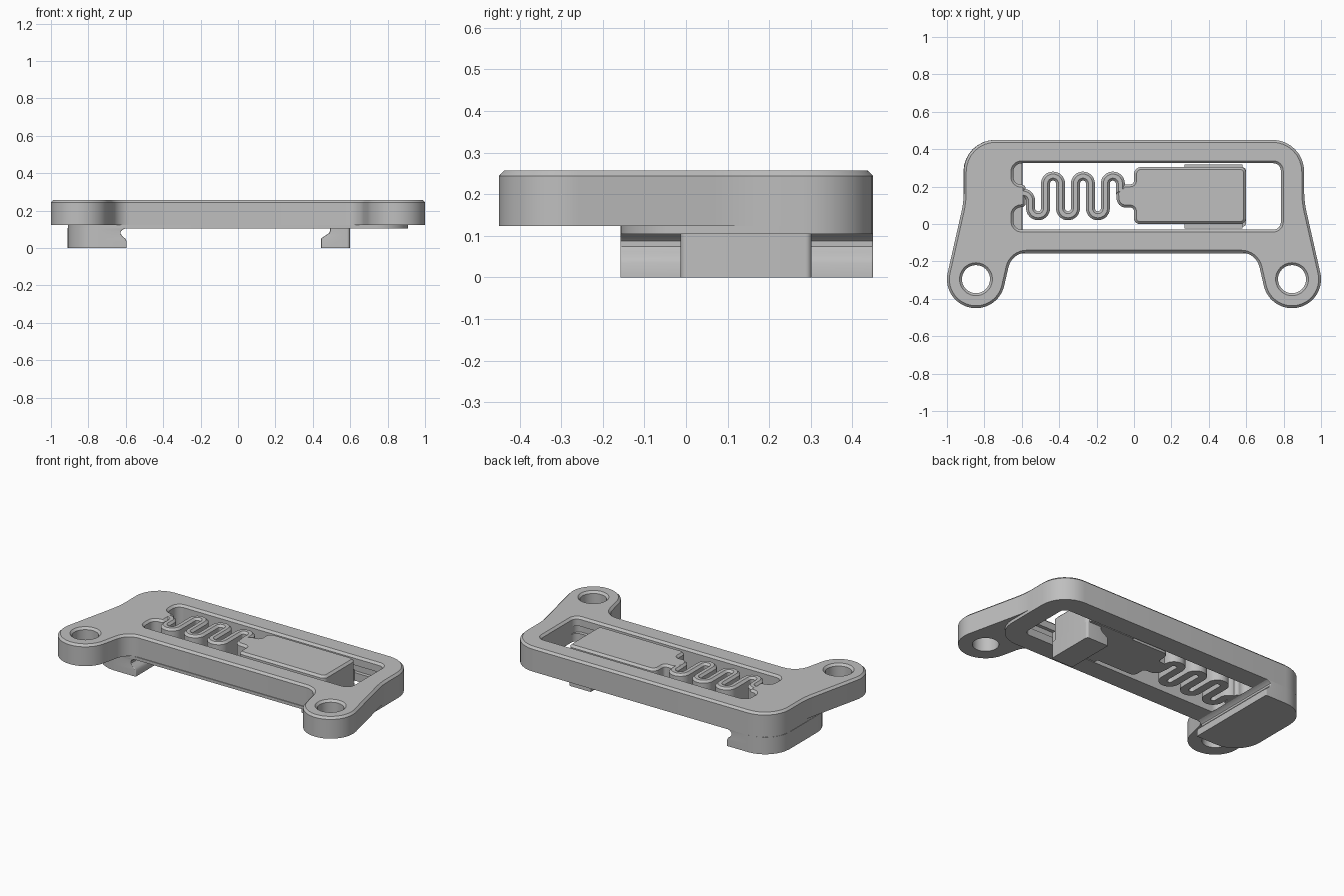
import bpy, bmesh, math
from mathutils import Vector
from mathutils.geometry import delaunay_2d_cdt

if "Cube" in bpy.data.objects:
    bpy.data.objects.remove(bpy.data.objects["Cube"])

grey = bpy.data.materials.new("plain grey")
grey.use_nodes = True
grey.diffuse_color = (0.52, 0.52, 0.52, 1)
grey.node_tree.nodes["Principled BSDF"].inputs["Base Color"].default_value = grey.diffuse_color

TOP, BASE, EAR_BASE, CHAMFER = 0.257, 0.105, 0.124, 0.013


def dedupe(pts):
    out = []
    for p in pts:
        if not out or (p - out[-1]).length > 0.0005:
            out.append(p)
    return out


def rounded(corners, closed=True, steps=8):
    """Turn (x, y, radius) corners into points with filleted corners."""
    pts, n = [], len(corners)
    for i, (x, y, r) in enumerate(corners):
        p = Vector((x, y))
        if r == 0 or (not closed and i in (0, n - 1)):
            pts.append(p)
            continue
        a = (Vector(corners[i - 1][:2]) - p).normalized()
        b = (Vector(corners[(i + 1) % n][:2]) - p).normalized()
        half = a.angle(b) / 2
        centre = p + (a + b).normalized() * (r / math.sin(half))
        start = p + a * (r / math.tan(half)) - centre
        sweep = start.angle_signed(p + b * (r / math.tan(half)) - centre)
        for k in range(steps + 1):
            t = -sweep * k / steps
            c, s = math.cos(t), math.sin(t)
            pts.append(centre + Vector((start.x * c - start.y * s, start.x * s + start.y * c)))
    return dedupe(pts)


def circle(cx, cy, r, a0=0, a1=360, steps=40):
    return [(cx + r * math.cos(math.radians(a0 + (a1 - a0) * k / steps)),
             cy + r * math.sin(math.radians(a0 + (a1 - a0) * k / steps)), 0) for k in range(steps + 1)]


def inset(loop, d):
    """Move a closed loop to its left by d."""
    out, n = [], len(loop)
    for i, p in enumerate(loop):
        u = (p - loop[i - 1]).normalized()
        v = (loop[(i + 1) % n] - p).normalized()
        m = Vector((-u.y - v.y, u.x + v.x)).normalized()
        out.append(p + m * (d / max(0.5, m.dot(Vector((-u.y, u.x))))))
    return out


def cap(bm, rings):
    """Fill the area between an outer ring and its holes."""
    verts = [v for ring in rings for v in ring]
    index = {v: i for i, v in enumerate(verts)}
    sides = [(ring[i - 1], ring[i]) for ring in rings for i in range(len(ring))]
    result = delaunay_2d_cdt([v.co.xy for v in verts], [(index[a], index[b]) for a, b in sides], [], 0, 1e-6)
    for tri in result[2]:
        if not all(result[3][i] for i in tri):
            continue
        corners = [verts[result[3][i][0]] for i in tri]
        x, y = sum((v.co.xy for v in corners), Vector((0, 0))) / 3
        hits = 0
        for a, b in sides:
            p, q = a.co, b.co
            if (p.y > y) != (q.y > y) and x < p.x + (y - p.y) * (q.x - p.x) / (q.y - p.y):
                hits += 1
        if hits % 2:
            bm.faces.new(corners)


def loft(name, sections):
    """Stack sections (z, loops) into a closed solid."""
    bm = bmesh.new()
    rings = [[[bm.verts.new((p.x, p.y, z)) for p in loop] for loop in loops] for z, loops in sections]
    for low, high in zip(rings, rings[1:]):
        for a, b in zip(low, high):
            for i in range(len(a)):
                j = (i + 1) % len(a)
                bm.faces.new((a[i], a[j], b[j], b[i]))
    cap(bm, rings[0])
    cap(bm, rings[-1])
    bmesh.ops.recalc_face_normals(bm, faces=bm.faces)
    mesh = bpy.data.meshes.new(name)
    bm.to_mesh(mesh)
    bm.free()
    mesh.materials.append(grey)
    ob = bpy.data.objects.new(name, mesh)
    bpy.context.collection.objects.link(ob)
    bpy.ops.object.select_all(action='DESELECT')
    ob.select_set(True)
    bpy.context.view_layer.objects.active = ob
    bpy.ops.object.shade_smooth_by_angle(angle=math.radians(30))


def chamfered(name, loops, lower):
    """Solid with a chamfered top; lower lists the sections beneath it."""
    loft(name, lower + [(TOP - CHAMFER, loops), (TOP, [inset(l, CHAMFER) for l in loops])])


def box(x0, x1, y0, y1, r_left, r_right):
    return rounded([(x0, y0, r_left), (x1, y0, r_right), (x1, y1, r_right), (x0, y1, r_left)])


def window_loop(groove):
    """Window outline, its right part widened by the groove depth."""
    y0, y1 = -0.03 - groove, 0.325 + groove
    return rounded([(-0.645, -0.03, 0.045), (0.27, -0.03, 0), (0.272, y0, 0), (0.785, y0, 0.04),
                    (0.785, y1, 0.04), (0.272, y1, 0), (0.27, 0.325, 0), (-0.645, 0.325, 0.045),
                    (-0.645, 0.21, 0.042), (-0.58, 0.21, 0.02), (-0.58, 0.09, 0.02),
                    (-0.645, 0.09, 0.042)])[::-1]


# Frame with two ears, bolt holes, a window and guide grooves inside it
half = [(0.653, -0.153, 0.1)] + circle(0.845, -0.295, 0.155, -167, 13) + [(0.91, 0.12, 0.5), (0.91, 0.45, 0.17)]
outline = rounded(half + [(-x, y, r) for x, y, r in reversed(half)])
window = window_loop(0)
holes = [[Vector(p[:2]) for p in reversed(circle(s * 0.845, -0.295, 0.075)[:-1])] for s in (-1, 1)]
plain = [outline, window] + holes
grooved = [outline, window_loop(0.02)] + holes
chamfered("frame", plain, [(EAR_BASE, plain), (0.155, plain), (0.156, grooved), (0.2, grooved), (0.201, plain)])

# Thin slab under the frame, without the ears
slab = box(-0.91, 0.91, -0.158, 0.45, 0.17, 0.17)
loft("under_slab", [(z, [slab, window]) for z in (BASE, EAR_BASE)])

# Zigzag spring as a ribbon along a centre line
path = [(-0.63, 0.165, 0), (-0.553, 0.165, 0.04), (-0.553, 0.044, 0.0399)]
for k in range(1, 7):
    x = -0.553 + 0.08 * k
    ends = (0.256, 0.044) if k % 2 == 0 else (0.044, 0.256)
    path += [(x, y, 0.0399) for y in ends]
path[-1] = (path[-1][0], 0.16, 0)
line = rounded(path, closed=False)
left, right = [], []
for i, p in enumerate(line):
    d = (line[min(i + 1, len(line) - 1)] - line[max(i - 1, 0)]).normalized()
    side = Vector((-d.y, d.x)) * 0.024
    left.append(p + side)
    right.append(p - side)
ribbon = right + left[::-1]
chamfered("spring", [ribbon], [(BASE, [ribbon])])

# Sliding latch with a neck that joins the spring
latch = rounded([(0, 0, 0.03), (0.598, 0, 0.03), (0.598, 0.305, 0.03), (0, 0.305, 0.04),
                 (0, 0.212, 0.02), (-0.05, 0.212, 0.015), (-0.096, 0.172, 0.015),
                 (-0.09, 0.088, 0.05), (0, 0.088, 0.02)])
chamfered("latch", [latch], [(BASE, [latch])])

# Guide rails on both sides of the latch
for name, y0, y1 in (("front_rail", -0.024, 0.01), ("back_rail", 0.295, 0.319)):
    loft(name, [(z, [box(0.27, 0.58, y0, y1, 0.003, 0.003)]) for z in (BASE, 0.18)])

# Hook under the latch and fixed foot under the frame, each with an undercut
hook = [(0, 0.445), (0.052, 0.445), (0.065, 0.465), (0.078, 0.485), (0.09, 0.492), (0.106, 0.492)]
loft("hook", [(z, [box(x, 0.598, -0.013, 0.302, 0.005, 0.015)]) for z, x in hook])
foot = [(0, -0.595), (0.035, -0.595), (0.05, -0.602), (0.062, -0.617), (0.075, -0.627),
        (0.088, -0.627), (0.098, -0.617), (0.106, -0.6)]
loft("foot", [(z, [box(-0.912, x, -0.158, 0.45, 0.17, 0.005)]) for z, x in foot])
